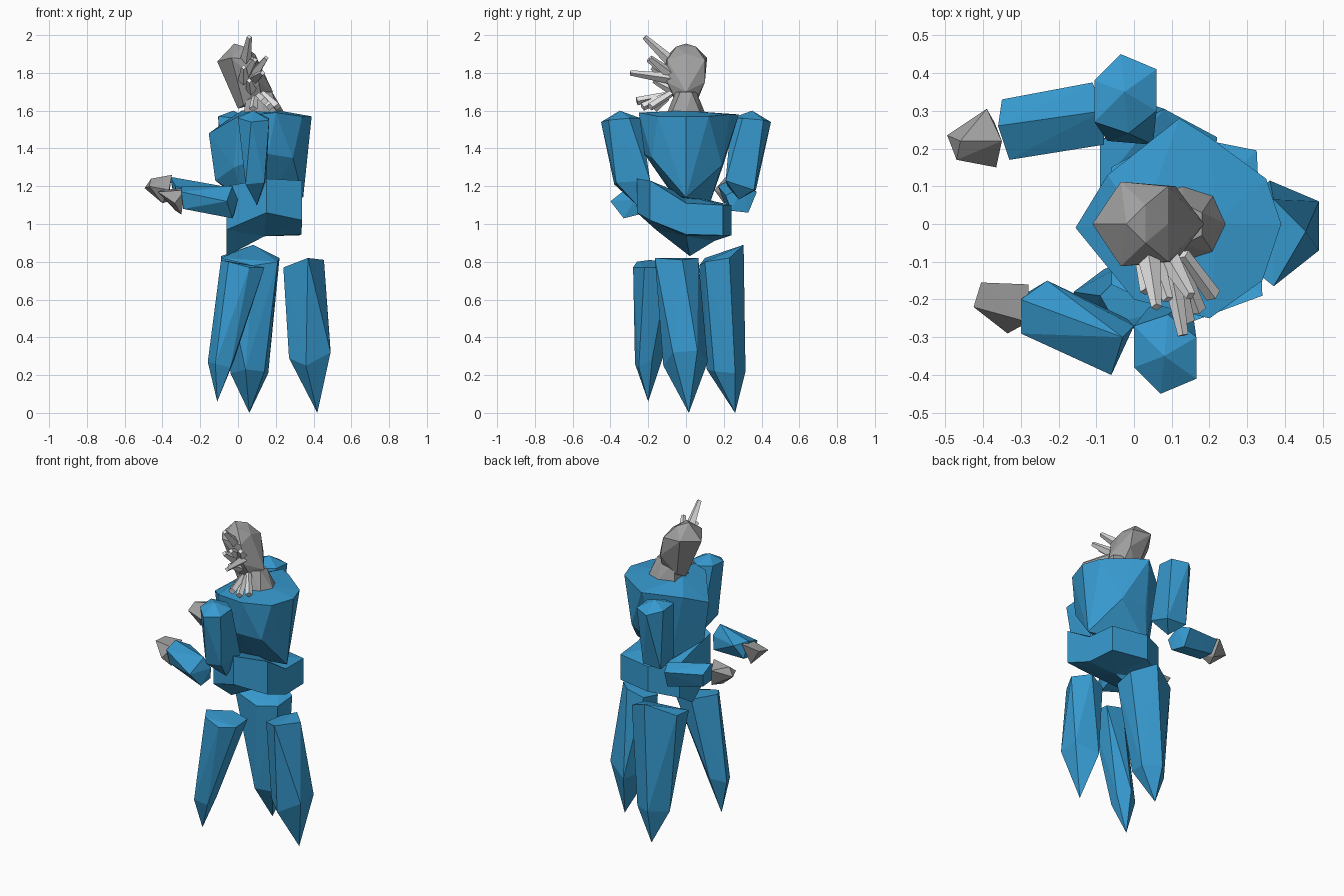
import bpy, bmesh
from mathutils import Vector


def material(name, rgb):
    m = bpy.data.materials.new(name)
    m.diffuse_color = (*rgb, 1)
    return m


BLUE = material("crystal_blue", (0.038, 0.325, 0.63))
GREY = material("stone_grey", (0.35, 0.35, 0.35))
PALE = material("pale_spike", (0.8, 0.8, 0.8))


def finish(name, bm, mat):
    bmesh.ops.recalc_face_normals(bm, faces=bm.faces)
    me = bpy.data.meshes.new(name)
    bm.to_mesh(me)
    bm.free()
    me.materials.append(mat)
    ob = bpy.data.objects.new(name, me)
    bpy.context.collection.objects.link(ob)


def facet(name, pts, mat):
    """Faceted gem-like block: the hull of a few corner points."""
    bm = bmesh.new()
    for p in pts:
        bm.verts.new(p)
    bmesh.ops.convex_hull(bm, input=bm.verts)
    loose = [v for v in bm.verts if not v.link_faces]
    bmesh.ops.delete(bm, geom=loose, context='VERTS')
    finish(name, bm, mat)


def band(name, outline, top_centre, low_centre, mat):
    """Wavy prism from (x, y, top, bottom) corners, capped with fans."""
    bm = bmesh.new()
    hi = [bm.verts.new((x, y, t)) for x, y, t, b in outline]
    lo = [bm.verts.new((x, y, b)) for x, y, t, b in outline]
    tc, lc = bm.verts.new(top_centre), bm.verts.new(low_centre)
    for i in range(len(hi)):
        j = (i + 1) % len(hi)
        bm.faces.new((lo[i], lo[j], hi[j], hi[i]))
        bm.faces.new((hi[i], hi[j], tc))
        bm.faces.new((lo[j], lo[i], lc))
    finish(name, bm, mat)


def both(pts):
    """Points plus their mirror image across y = 0."""
    return pts + [(x, -y, z) for x, y, z in pts if y]


def spike(name, base, tip, r0=0.03, r1=0.014):
    """Blunt four-sided spike."""
    base, tip = Vector(base), Vector(tip)
    axis = tip - base
    bm = bmesh.new()
    bmesh.ops.create_cone(bm, cap_ends=True, segments=4, radius1=r0,
                          radius2=r1, depth=axis.length)
    bm.transform(axis.to_track_quat('Z', 'Y').to_matrix().to_4x4())
    bmesh.ops.translate(bm, verts=bm.verts, vec=(base + tip) / 2)
    finish(name, bm, PALE)


# three pointed legs
facet("leg_front", [
    (-0.09, -0.19, 0.81), (-0.05, -0.26, 0.80), (0.06, -0.28, 0.77),
    (0.14, -0.22, 0.77), (0.13, -0.09, 0.77), (0.02, -0.08, 0.79),
    (-0.16, -0.18, 0.27), (-0.12, -0.27, 0.26), (-0.04, -0.25, 0.24),
    (-0.02, -0.18, 0.28), (-0.08, -0.12, 0.30), (-0.11, -0.20, 0.06)], BLUE)
facet("leg_side", [
    (0.24, -0.06, 0.77), (0.37, -0.165, 0.82), (0.455, -0.02, 0.81),
    (0.37, 0.065, 0.82), (0.27, 0.04, 0.78),
    (0.27, -0.05, 0.29), (0.36, -0.12, 0.25), (0.49, -0.07, 0.32),
    (0.49, 0.06, 0.33), (0.36, 0.115, 0.27), (0.42, 0.015, 0.0)], BLUE)
facet("leg_back", [
    (-0.09, 0.10, 0.82), (-0.09, 0.22, 0.83), (0.08, 0.305, 0.89),
    (0.22, 0.23, 0.82), (0.21, 0.10, 0.80), (0.08, 0.07, 0.78),
    (-0.04, 0.22, 0.21), (0.04, 0.11, 0.23), (0.14, 0.15, 0.22),
    (0.16, 0.26, 0.21), (0.05, 0.315, 0.22), (0.06, 0.26, 0.0)], BLUE)

# wavy waist band, lowest at its pointed left side
band("waist", [
    (0.15, -0.26, 1.24, 1.06), (0.34, -0.19, 1.23, 1.02),
    (0.335, 0.0, 1.11, 0.945), (0.325, 0.195, 1.10, 0.94),
    (0.10, 0.24, 1.10, 0.94), (-0.06, 0.15, 1.12, 0.91),
    (-0.06, 0.02, 1.16, 0.83), (-0.06, -0.16, 1.20, 0.97)],
    (0.12, 0.0, 1.15), (0.14, 0.0, 0.935), BLUE)

# broad chest narrowing downwards
facet("chest", [
    (0.39, 0.0, 1.57), (0.34, -0.15, 1.57), (0.20, -0.25, 1.59),
    (0.0, -0.20, 1.57), (-0.155, -0.01, 1.48), (-0.07, 0.13, 1.54),
    (0.12, 0.28, 1.58), (0.20, 0.23, 1.58), (0.35, 0.12, 1.57),
    (0.02, 0.0, 1.60), (0.22, 0.0, 1.60),
    (0.29, -0.18, 1.35), (0.16, -0.22, 1.37), (-0.02, -0.15, 1.30),
    (-0.12, -0.01, 1.23), (0.08, 0.20, 1.32), (0.25, 0.19, 1.31),
    (0.345, 0.0, 1.14), (0.18, 0.07, 1.14), (0.02, 0.13, 1.12),
    (0.02, -0.06, 1.14), (0.18, -0.05, 1.15)], BLUE)

# upper arms: mirrored shoulders, each with its own elbow end
SHOULDER = [(0.0, 0.38, 1.56), (0.07, 0.45, 1.54), (0.165, 0.41, 1.55),
            (0.165, 0.30, 1.56), (0.09, 0.24, 1.56), (0.0, 0.27, 1.57),
            (0.08, 0.35, 1.60)]
facet("upper_arm_front", [(x, -y, z) for x, y, z in SHOULDER] + [
    (0.04, -0.38, 1.21), (0.14, -0.37, 1.22), (0.15, -0.19, 1.23),
    (0.04, -0.22, 1.22), (0.10, -0.26, 1.10)], BLUE)
facet("upper_arm_back", [(x - 0.105, y, z) for x, y, z in SHOULDER] + [
    (-0.08, 0.37, 1.18), (0.05, 0.36, 1.18), (0.05, 0.21, 1.23),
    (-0.07, 0.22, 1.20), (-0.02, 0.28, 1.13)], BLUE)

# forearms and hands
facet("forearm_front", [
    (0.0, -0.27, 1.13), (-0.03, -0.30, 1.20), (-0.06, -0.40, 1.12),
    (-0.03, -0.33, 1.03), (-0.02, -0.25, 1.05),
    (-0.30, -0.20, 1.20), (-0.30, -0.29, 1.17), (-0.29, -0.27, 1.08),
    (-0.23, -0.15, 1.17), (-0.28, -0.18, 1.09)], BLUE)
facet("hand_front", [
    (-0.405, -0.155, 1.18), (-0.28, -0.16, 1.19), (-0.28, -0.26, 1.18),
    (-0.335, -0.29, 1.11), (-0.425, -0.22, 1.17),
    (-0.30, -0.24, 1.05), (-0.33, -0.18, 1.07)], GREY)
facet("forearm_back", [
    (-0.11, 0.375, 1.17), (-0.08, 0.30, 1.20), (-0.08, 0.21, 1.15),
    (-0.10, 0.33, 1.06), (-0.08, 0.24, 1.07),
    (-0.35, 0.33, 1.20), (-0.36, 0.26, 1.25), (-0.33, 0.17, 1.20),
    (-0.33, 0.20, 1.12), (-0.33, 0.30, 1.11)], BLUE)
facet("hand_back", [
    (-0.495, 0.235, 1.19), (-0.39, 0.305, 1.23), (-0.35, 0.22, 1.26),
    (-0.46, 0.22, 1.24), (-0.365, 0.15, 1.18), (-0.47, 0.17, 1.20),
    (-0.40, 0.20, 1.11), (-0.37, 0.27, 1.12)], GREY)

# neck and leaning head
facet("neck", both([
    (0.245, 0, 1.59), (0.21, 0.075, 1.59), (0.13, 0.10, 1.59),
    (0.03, 0.07, 1.59), (0.18, 0.03, 1.70), (0.13, 0.055, 1.70),
    (0.05, 0.05, 1.70)]), GREY)
facet("head", both([
    (-0.02, 0, 1.955), (-0.11, 0, 1.86), (-0.035, 0.112, 1.88),
    (0.03, 0.05, 1.94), (0.09, 0.10, 1.87), (0.09, 0, 1.90),
    (0.185, 0, 1.70), (0.11, 0.10, 1.75), (0.03, 0.05, 1.63),
    (0.0, 0, 1.61), (0.13, 0.05, 1.65)]), GREY)

# spikes on the face
FACE = [((0.04, -0.09, 1.87), (0.06, -0.22, 1.99)),
        ((0.09, -0.09, 1.80), (0.15, -0.19, 1.88)),
        ((0.05, -0.09, 1.80), (0.09, -0.20, 1.87)),
        ((0.03, -0.08, 1.76), (0.03, -0.18, 1.83)),
        ((0.09, -0.08, 1.77), (0.13, -0.295, 1.80)),
        ((0.07, -0.07, 1.71), (0.06, -0.17, 1.76))]
for i, (a, b) in enumerate(FACE):
    spike(f"face_spike_{i + 1}", a, b)

# short blunt spikes below the chin
CHIN = [((0.09, -0.10, 1.67), (0.08, -0.17, 1.61)),
        ((0.11, -0.11, 1.68), (0.14, -0.26, 1.65)),
        ((0.12, -0.10, 1.68), (0.17, -0.23, 1.62)),
        ((0.13, -0.08, 1.69), (0.21, -0.19, 1.62))]
for i, (a, b) in enumerate(CHIN):
    spike(f"chin_spike_{i + 1}", a, b, 0.018, 0.022)
